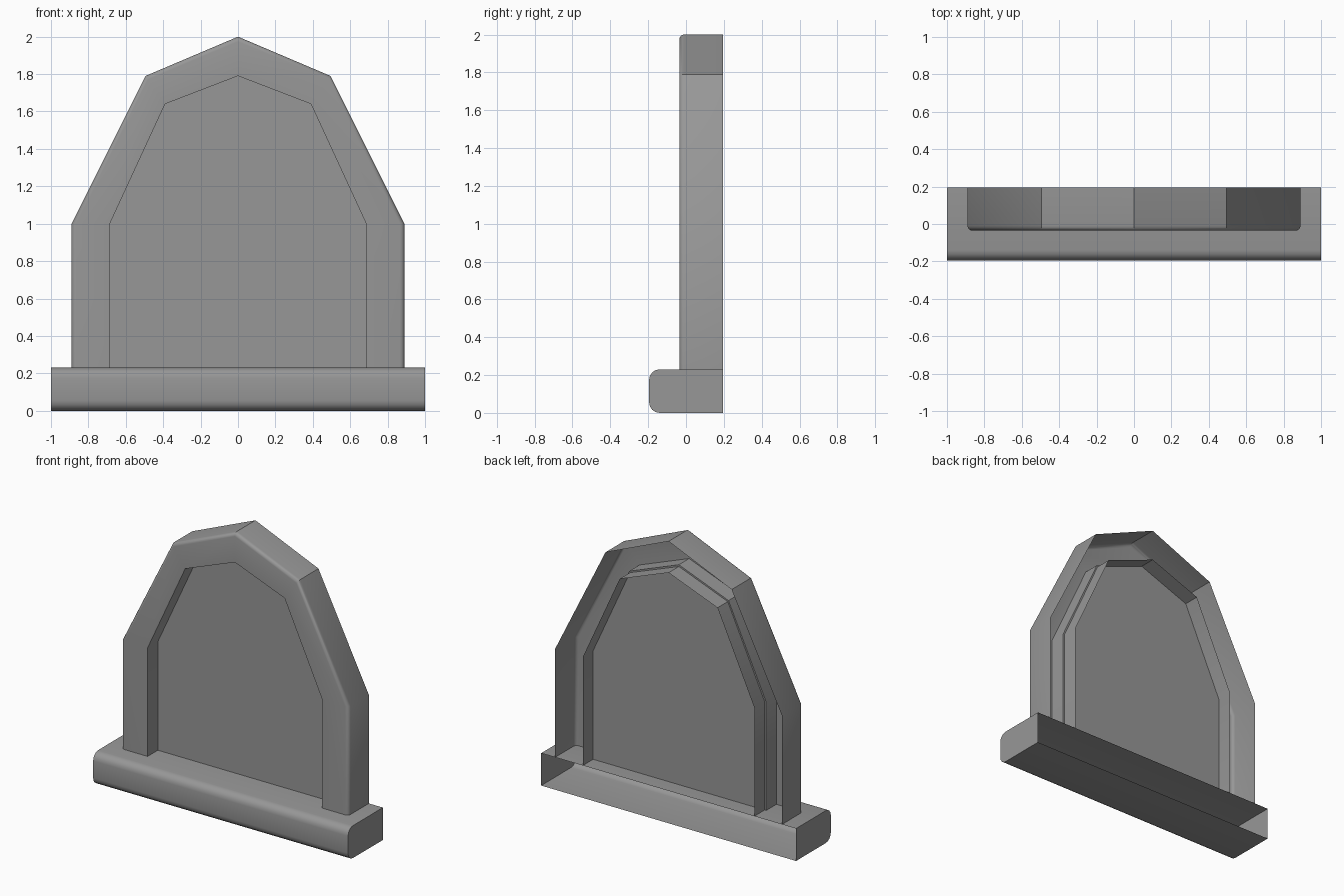
import bpy, bmesh, math

if "Cube" in bpy.data.objects:
    bpy.data.objects.remove(bpy.data.objects["Cube"])

SILL_TOP = 0.23
BACK = 0.195
FRONT = -0.035
PANE_Y = 0.08

grey = bpy.data.materials.new("stone grey")
grey.use_nodes = True
colour = (0.31, 0.31, 0.31, 1)
grey.diffuse_color = colour
grey.node_tree.nodes["Principled BSDF"].inputs["Base Color"].default_value = colour


def mirrored(half):
    """Complete an arch outline from its +x half, apex last."""
    return half + [(-x, z) for x, z in reversed(half[:-1])]


OUTER = mirrored([(0.89, SILL_TOP), (0.89, 1.0), (0.495, 1.79), (0, 2.0)])
INNER = mirrored([(0.685, SILL_TOP), (0.685, 1.0), (0.39, 1.64), (0, 1.79)])


def arch(t, y):
    """Arch outline blended from outer (t=0) to inner (t=1) at depth y."""
    return [(a + (c - a) * t, y, b + (d - b) * t)
            for (a, b), (c, d) in zip(OUTER, INNER)]


def make(name, rings, caps=()):
    """Loft open rings into a surface; caps lists the rings to fill."""
    bm = bmesh.new()
    rows = [[bm.verts.new(p) for p in ring] for ring in rings]
    for r, s in zip(rows, rows[1:]):
        for i in range(len(r) - 1):
            bm.faces.new((r[i], r[i + 1], s[i + 1], s[i]))
    for i in caps:
        bm.faces.new(rows[i])
    bmesh.ops.recalc_face_normals(bm, faces=bm.faces[:])
    mesh = bpy.data.meshes.new(name)
    bm.to_mesh(mesh)
    bm.free()
    mesh.materials.append(grey)
    mesh.shade_smooth()
    mesh.set_sharp_from_angle(angle=math.radians(30))
    obj = bpy.data.objects.new(name, mesh)
    bpy.context.collection.objects.link(obj)
    return obj


def quarter(steps=4):
    return [math.pi / 2 * i / steps for i in range(steps + 1)]


# Arched frame: outer wall, rounded front edge, front band, reveal
R = 0.025
profile = [(0, BACK)]
profile += [((1 - math.cos(a)) * R / 0.205, FRONT + R * (1 - math.sin(a))) for a in quarter()]
profile += [(1, FRONT), (1, PANE_Y)]
make("arched_frame", [arch(t, y) for t, y in profile])

# Recessed panel with a narrow lip and a flange running to the back
make("panel", [arch(1.06, PANE_Y)], caps=[0])
make("panel_flange", [arch(1, PANE_Y), arch(1.06, PANE_Y), arch(1.06, BACK)])

# Sill: rounded front, closed ends, open back
B = 0.055
section = [(BACK, 0)]
section += [(-BACK + B * (1 - math.sin(a)), B * (1 - math.cos(a))) for a in quarter()]
section += [(-BACK + B * (1 - math.cos(a)), SILL_TOP - B * (1 - math.sin(a))) for a in quarter()]
section += [(BACK, SILL_TOP)]
make("sill", [[(x, y, z) for y, z in section] for x in (-1, 1)], caps=[0, 1])
